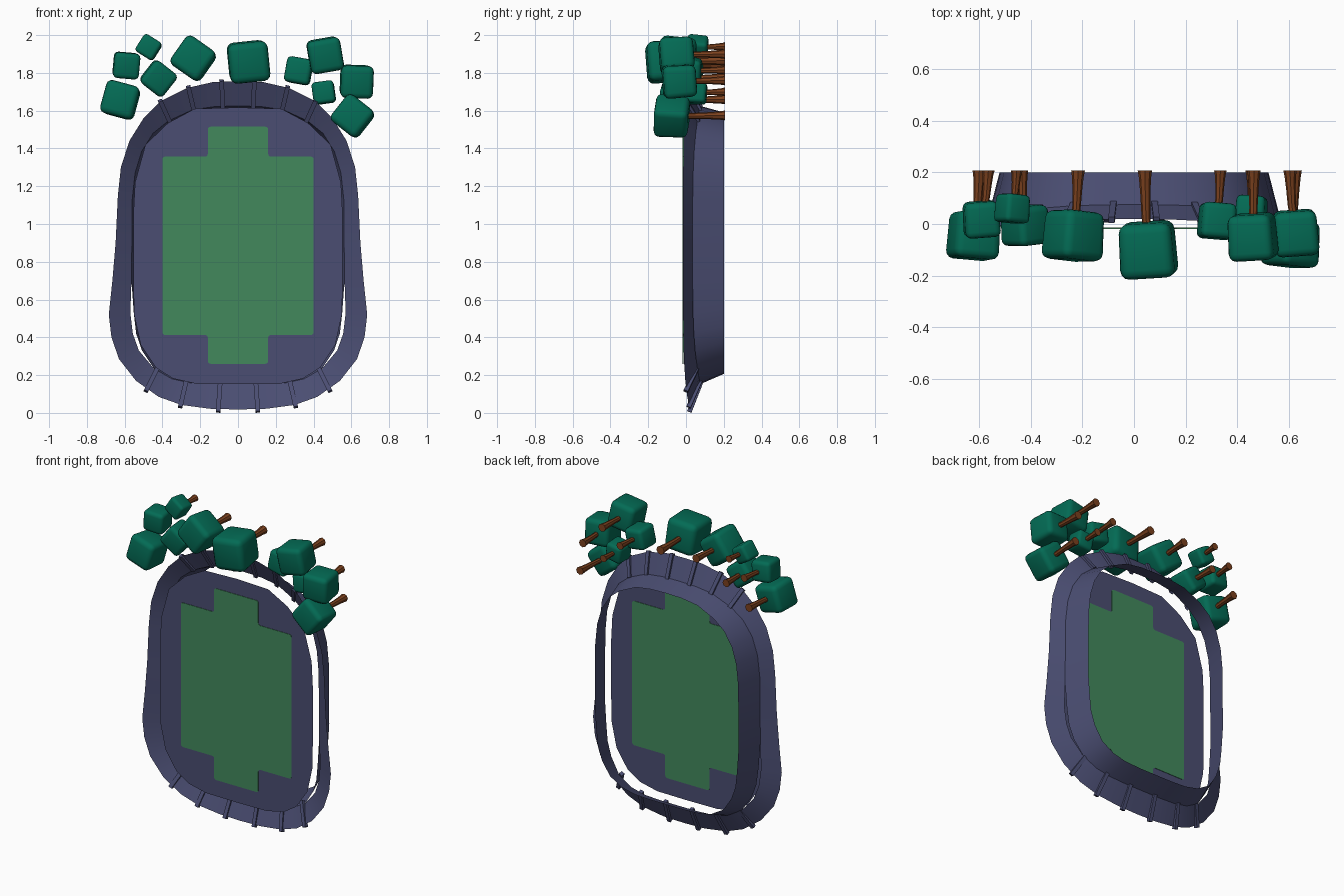
import bpy, bmesh, math
from mathutils import Vector, Matrix

cube = bpy.data.objects.get("Cube")
if cube:
    bpy.data.objects.remove(cube, do_unlink=True)


def material(name, rgb):
    m = bpy.data.materials.new(name)
    m.use_nodes = True
    m.diffuse_color = (*rgb, 1)
    m.node_tree.nodes["Principled BSDF"].inputs["Base Color"].default_value = (*rgb, 1)
    return m


SLATE = material("slate_blue", (0.069, 0.075, 0.168))
GRASS = material("pitch_green", (0.054, 0.25, 0.108))
LEAF = material("leaf_green", (0.001, 0.147, 0.09))
BARK = material("bark_brown", (0.2, 0.053, 0.013))


def finish(bm, name, mat, angle=None):
    """Turn a bmesh into a named object with one colour."""
    bmesh.ops.recalc_face_normals(bm, faces=bm.faces)
    mesh = bpy.data.meshes.new(name)
    bm.to_mesh(mesh)
    bm.free()
    mesh.materials.append(mat)
    obj = bpy.data.objects.new(name, mesh)
    bpy.context.collection.objects.link(obj)
    if angle:
        bpy.ops.object.select_all(action='DESELECT')
        obj.select_set(True)
        bpy.context.view_layer.objects.active = obj
        bpy.ops.object.shade_smooth_by_angle(angle=math.radians(angle))
    return obj


def mirrored(half):
    """Close a half outline running from the top to the bottom centre."""
    return half + [(-x, z) for x, z in half[-2:0:-1]]


def skin(bm, loops, cap=False):
    rings = [[bm.verts.new(p) for p in loop] for loop in loops]
    n = len(rings[0])
    for a, b in zip(rings, rings[1:]):
        for i in range(n):
            j = (i + 1) % n
            bm.faces.new((a[i], a[j], b[j], b[i]))
    if cap:
        bm.faces.new(rings[0])
        bm.faces.new(rings[-1])


# Stadium outlines: flared rim and inner seam
MID = 0.89
rim = mirrored([(0, 1.755), (.13, 1.752), (.27, 1.72), (.41, 1.65), (.5, 1.56),
                (.575, 1.44), (.62, 1.3), (.636, 1.15), (.648, .9), (.665, .7),
                (.684, .52), (.67, .4), (.63, .285), (.54, .17), (.42, .085),
                (.3, .042), (.15, .022), (0, .018)])
seam = mirrored([(0, 1.625), (.12, 1.622), (.24, 1.605), (.37, 1.545), (.45, 1.48),
                 (.51, 1.385), (.545, 1.27), (.56, 1.13), (.562, .9), (.564, .7),
                 (.57, .53), (.557, .42), (.525, .33), (.445, .235), (.35, .18),
                 (.25, .158), (.13, .152), (0, .152)])


def on_rim(x, z):
    return Vector((x, -.015 + .035 * min(1, abs(z - MID) / .87) ** 6, z))


def on_seam(x, z):
    return Vector((x, .035 + .04 * min(1, abs(z - MID) / .735) ** 4, z))


# Flared seating
bm = bmesh.new()
skin(bm, [[on_rim(*p) for p in rim], [on_seam(*p) for p in seam]])
finish(bm, "flared_seating", SLATE, 30)

# Tapered wall, pulled in slightly from the seating at the lower sides
wall = [(x * (.968 if .25 < z < .6 else 1), z) for x, z in seam]
bm = bmesh.new()
skin(bm, [[on_seam(*p) for p in wall],
          [Vector((x * .925, .2, .9 + (z - MID) * .94)) for x, z in wall]])
finish(bm, "outer_wall", SLATE, 30)

# Floor, floating level with the rim
FLOOR = -.016
floor = mirrored([(0, 1.617), (.23, 1.61), (.37, 1.535), (.49, 1.42), (.545, 1.22),
                  (.554, 1.05), (.554, .7), (.55, .52), (.515, .36), (.435, .24),
                  (.345, .182), (.22, .154), (0, .152)])
bm = bmesh.new()
bm.faces.new([bm.verts.new((x, FLOOR, z)) for x, z in floor])
finish(bm, "stadium_floor", SLATE)

# Cross-shaped pitch, showing on both sides of the floor
bm = bmesh.new()
half = [(0, 1.515), (.16, 1.515), (.16, 1.357), (.4, 1.357),
        (.4, .412), (.16, .412), (.16, .26), (0, .26)]
face = bm.faces.new([bm.verts.new((x, FLOOR - .003, z)) for x, z in mirrored(half)])
corners = [v for v in bm.verts if abs(v.co.x) > .01]
bmesh.ops.bevel(bm, geom=corners, offset=.014, segments=3, profile=.5, affect='VERTICES')
out = bmesh.ops.extrude_face_region(bm, geom=bm.faces[:])
moved = [g for g in out["geom"] if isinstance(g, bmesh.types.BMVert)]
bmesh.ops.translate(bm, verts=moved, vec=(0, .006, 0))
finish(bm, "pitch", GRASS)


# Ribs crossing the flared seating at both ends
def rib(name, inner, outer):
    a, b = on_seam(*inner), on_rim(*outer)
    along = (b - a).normalized()
    across = along.cross(Vector((0, 1, 0))).normalized()
    normal = across.cross(along)
    basis = Matrix((across, normal, along)).transposed().to_4x4()
    bm = bmesh.new()
    bmesh.ops.create_cube(bm, size=1, matrix=Matrix.Translation((a + b) / 2) @ basis
                          @ Matrix.Diagonal((.024, .024, (b - a).length + .014, 1)))
    finish(bm, name, SLATE)


ribs = {"lower": [((.095, .152), (.105, .012)), ((.275, .165), (.305, .036)),
                  ((.425, .24), (.485, .12))],
        "upper": [((.08, 1.624), (.087, 1.754)), ((.235, 1.607), (.262, 1.722)),
                  ((.365, 1.55), (.41, 1.648))]}
for end, pairs in ribs.items():
    for i, (inner, outer) in enumerate(pairs):
        for side, s in (("left", 1), ("right", -1)):
            rib(f"{end}_rib_{side}_{i + 1}", (s * inner[0], inner[1]),
                (s * outer[0], outer[1]))


# Trees: rounded block of leaves on a waisted trunk
def tree(i, x, y, z, size, roll, foot):
    turn = 4 * (-1) ** i
    bm = bmesh.new()
    bmesh.ops.create_cube(bm, size=size)
    for v in bm.verts:
        if v.co.y > 0:
            v.co.x *= .95
            v.co.z *= .95
    bmesh.ops.bevel(bm, geom=bm.edges[:], offset=size * .17, segments=3,
                    profile=.5, affect='EDGES')
    bm.transform(Matrix.Translation((x, y, z))
                 @ Matrix.Rotation(math.radians(turn), 4, 'Z')
                 @ Matrix.Rotation(math.radians(turn), 4, 'X')
                 @ Matrix.Rotation(math.radians(roll), 4, 'Y'))
    finish(bm, f"tree_leaves_{i}", LEAF, 40)

    bm = bmesh.new()
    start, end = Vector((x, y, z)), Vector((foot, .207, z + .005))
    k = .8 + size * 2
    loops = []
    for t, r in ((0, .013), (.45, .014), (.7, .016), (.9, .019), (1, .0225)):
        c = start.lerp(end, t)
        c.x = x + (foot - x) * t ** .5
        loops.append([c + Vector((math.cos(a), 0, math.sin(a))) * r * k
                      for a in (n * math.tau / 8 for n in range(8))])
    skin(bm, loops, cap=True)
    finish(bm, f"tree_trunk_{i}", BARK, 40)


trees = [(-.622, -.045, 1.655, .182, 15, -.6), (-.592, .018, 1.84, .138, 5, -.565),
         (-.472, .06, 1.935, .11, 32, -.455), (-.422, -.005, 1.772, .152, 38, -.435),
         (-.235, -.045, 1.875, .19, 35, -.217), (.054, -.1, 1.86, .214, -6, .042),
         (.322, .012, 1.81, .138, 10, .335), (.46, -.05, 1.895, .178, -10, .465),
         (.455, .05, 1.695, .118, -8, .455), (.627, -.035, 1.755, .174, 2, .605),
         (.608, -.075, 1.57, .18, 38, .625)]
for number, spec in enumerate(trees, 1):
    tree(number, *spec)
